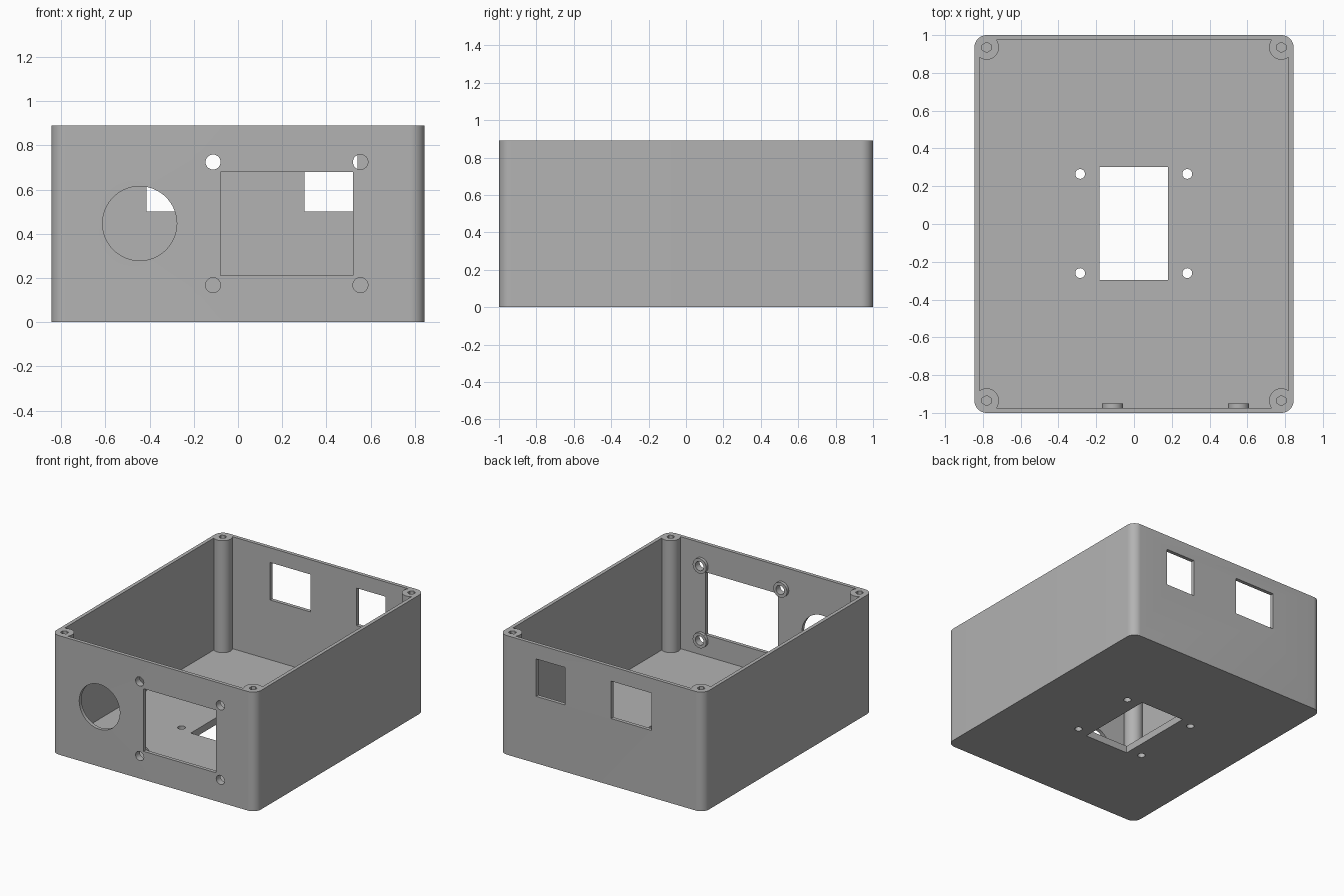
import bpy
import bmesh
from math import sin, cos, pi, atan2
from mathutils import Matrix

cube = bpy.data.objects.get("Cube")
if cube:
    bpy.data.objects.remove(cube, do_unlink=True)

# Main sizes
HX, HY, H = 0.845, 1.0, 0.89
WALL, FLOOR, R = 0.027, 0.053, 0.065
PX, PY = HX - R, HY - R
IX, IY = HX - WALL, HY - WALL

grey = bpy.data.materials.new("grey plastic")
grey.use_nodes = True
grey.diffuse_color = (0.45, 0.45, 0.45, 1)
grey.node_tree.nodes["Principled BSDF"].inputs["Base Color"].default_value = (0.45, 0.45, 0.45, 1)


def finish(bm, name):
    bmesh.ops.recalc_face_normals(bm, faces=bm.faces)
    mesh = bpy.data.meshes.new(name)
    bm.to_mesh(mesh)
    bm.free()
    mesh.materials.append(grey)
    obj = bpy.data.objects.new(name, mesh)
    bpy.context.collection.objects.link(obj)
    return obj


def prism(name, outline, z0, z1):
    bm = bmesh.new()
    face = bm.faces.new([bm.verts.new((x, y, z0)) for x, y in outline])
    new = bmesh.ops.extrude_face_region(bm, geom=[face])["geom"]
    bmesh.ops.translate(bm, vec=(0, 0, z1 - z0),
                        verts=[v for v in new if isinstance(v, bmesh.types.BMVert)])
    return finish(bm, name)


def block(name, x0, x1, y0, y1, z0, z1):
    return prism(name, [(x0, y0), (x1, y0), (x1, y1), (x0, y1)], z0, z1)


def rod(name, centre, radius, length, sides=32, along_y=False):
    bm = bmesh.new()
    turn = Matrix.Rotation(pi / 2, 4, "X") if along_y else Matrix()
    bmesh.ops.create_cone(bm, cap_ends=True, segments=sides, radius1=radius,
                          radius2=radius, depth=length,
                          matrix=Matrix.Translation(centre) @ turn)
    return finish(bm, name)


def arc_outline(start, end, steps):
    # One arc per corner; the same angles are turned a quarter or mirrored
    pts = []
    for sx, sy in ((1, 1), (-1, 1), (-1, -1), (1, -1)):
        arc = [(sx * (PX + R * cos(a)), sy * (PY + R * sin(a)))
               for a in (start + (end - start) * i / steps for i in range(steps + 1))]
        pts += arc if sx * sy > 0 else arc[::-1]
    return pts


def combine(target, tool, operation):
    mod = target.modifiers.new("cut", "BOOLEAN")
    mod.operation, mod.object, mod.solver = operation, tool, "EXACT"
    bpy.context.view_layer.objects.active = target
    bpy.ops.object.modifier_apply(modifier=mod.name)
    bpy.data.objects.remove(tool, do_unlink=True)


# Rounded outer shell
case = prism("enclosure", arc_outline(0, pi / 2, 10), 0, H)

# Cavity whose corners curve inwards around the screw posts
dx, dy = IX - PX, IY - PY
reach = (R * R - dx * dx) ** 0.5
a0 = atan2(-reach, dx)
a1 = atan2(dy, -reach) - 2 * pi
cavity = prism("cavity", arc_outline(a0, a1, 20), FLOOR, H + 0.1)
combine(case, cavity, "DIFFERENCE")

# Raised rings inside the front wall, then their holes
front_screws = [(x, z) for x in (-0.113, 0.554) for z in (0.168, 0.725)]
for x, z in front_screws:
    combine(case, rod("boss", (x, -0.965, z), 0.056, 0.03, along_y=True), "UNION")
for x, z in front_screws:
    combine(case, rod("screw_hole", (x, -1, z), 0.034, 0.2, along_y=True), "DIFFERENCE")

# Front openings
combine(case, rod("round_opening", (-0.445, -1, 0.447), 0.168, 0.2, 64, True), "DIFFERENCE")
combine(case, block("display_opening", -0.08, 0.52, -1.1, -0.9, 0.212, 0.68), "DIFFERENCE")

# Back openings
for x0, x1 in ((-0.415, -0.08), (0.30, 0.54)):
    combine(case, block("back_opening", x0, x1, 0.9, 1.1, 0.5, 0.78), "DIFFERENCE")

# Floor opening and its mounting holes
combine(case, block("floor_opening", -0.183, 0.18, -0.297, 0.302, -0.1, 0.2), "DIFFERENCE")
for x in (-0.285, 0.282):
    for y in (-0.26, 0.265):
        combine(case, rod("floor_hole", (x, y, 0), 0.026, 0.3, 24), "DIFFERENCE")

# Screw holes in the corner posts
for x in (-PX, PX):
    for y in (-PY, PY):
        combine(case, rod("post_hole", (x, y, H), 0.027, 0.7, 6), "DIFFERENCE")

bpy.ops.object.select_all(action="DESELECT")
case.select_set(True)
bpy.context.view_layer.objects.active = case
bpy.ops.object.shade_smooth_by_angle(angle=0.5)
